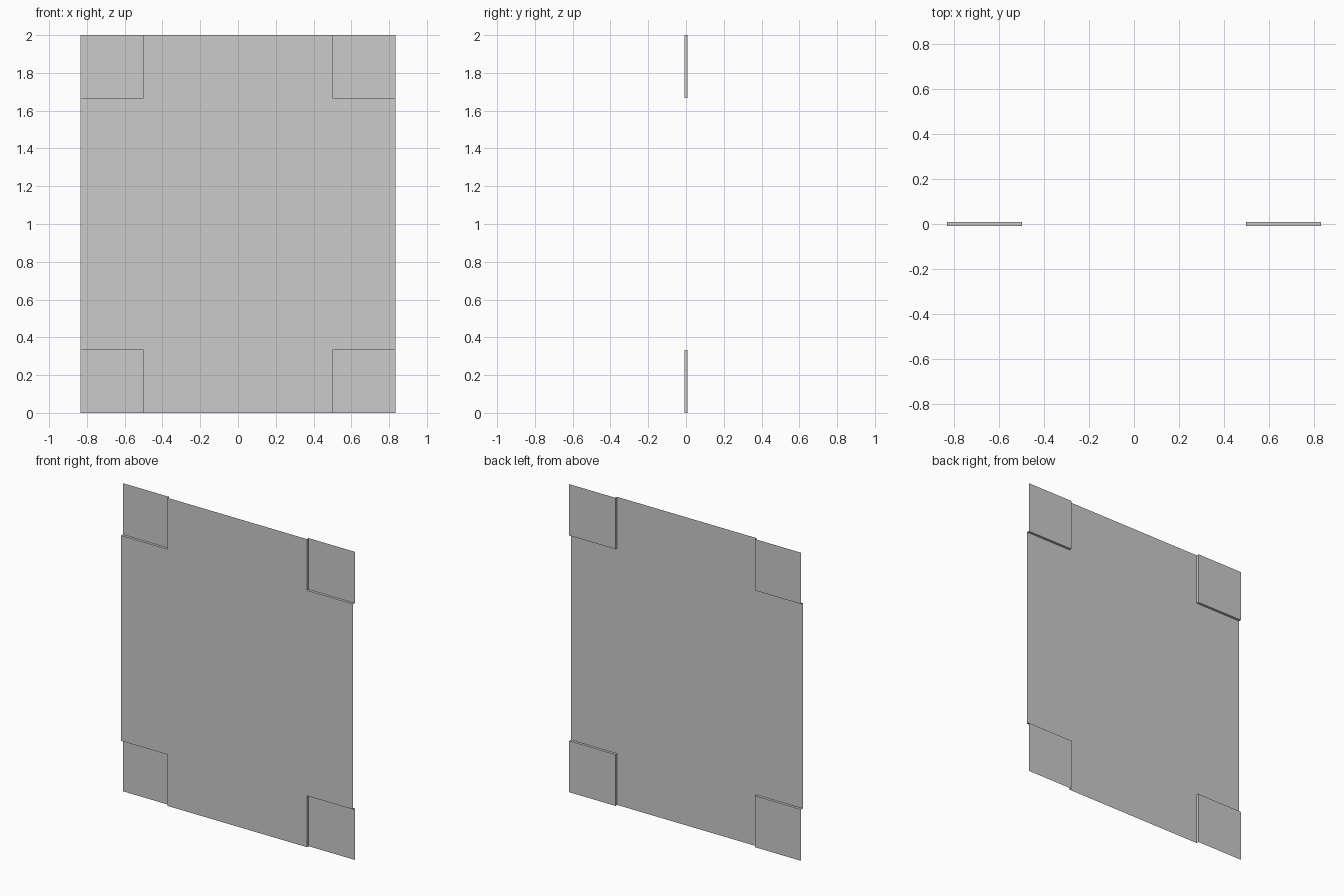
import bpy, bmesh

if "Cube" in bpy.data.objects:
    bpy.data.objects.remove(bpy.data.objects["Cube"])

W, H = 5 / 6, 2.0      # half width, height
C = 1 / 3              # corner square size
D = 1 / 120            # half depth of the step

def sheet(name, quads):
    """Thin open sheet made of quads, welded together."""
    bm = bmesh.new()
    for q in quads:
        bm.faces.new([bm.verts.new(p) for p in q])
    bmesh.ops.remove_doubles(bm, verts=bm.verts, dist=1e-5)
    me = bpy.data.meshes.new(name)
    bm.to_mesh(me)
    bm.free()
    ob = bpy.data.objects.new(name, me)
    bpy.context.collection.objects.link(ob)

def rect(x0, x1, z0, z1, y):
    return [(x0, y, z0), (x1, y, z0), (x1, y, z1), (x0, y, z1)]

xs = [-W, -W + C, W - C, W]
zs = [0, C, H - C, H]

# cross-shaped front panel at -D, recessed corner squares at +D
quads = []
for i in range(3):
    for j in range(3):
        corner = i != 1 and j != 1
        quads.append(rect(xs[i], xs[i + 1], zs[j], zs[j + 1], D if corner else -D))
        if corner:
            # step walls joining the corner to the panel, facing the corner
            x, z = xs[1 if i == 0 else 2], zs[1 if j == 0 else 2]
            wall_x = [(x, -D, zs[j]), (x, D, zs[j]), (x, D, zs[j + 1]), (x, -D, zs[j + 1])]
            wall_z = [(xs[i], -D, z), (xs[i + 1], -D, z), (xs[i + 1], D, z), (xs[i], D, z)]
            quads.append(wall_x if i == 2 else wall_x[::-1])
            quads.append(wall_z if j == 2 else wall_z[::-1])

sheet("stepped_panel", quads)
